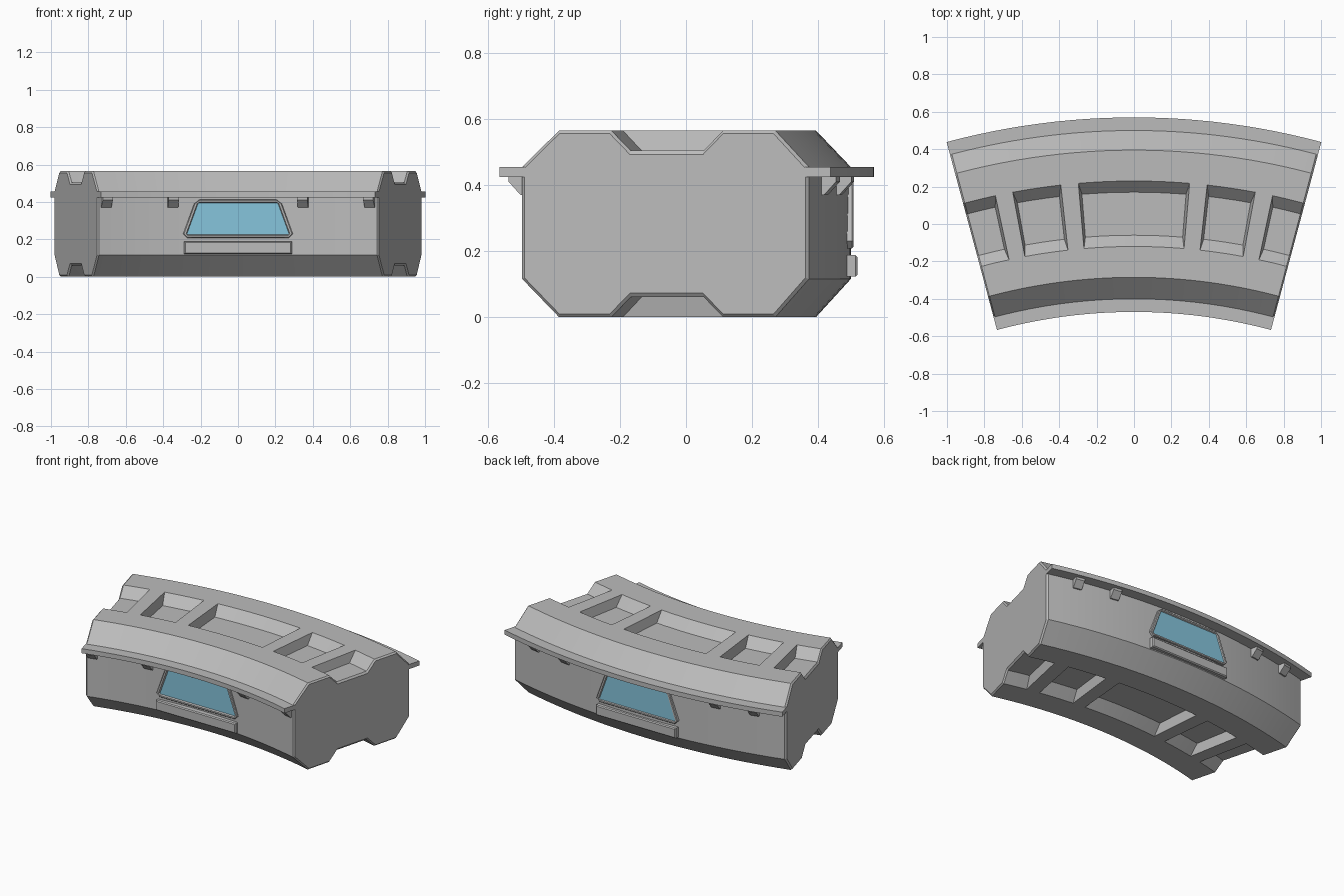
import bpy, bmesh
from math import sin, cos, radians

cube = bpy.data.objects.get("Cube")
if cube:
    bpy.data.objects.remove(cube, do_unlink=True)

CENTRE_Y = -3.3          # centre of the arc the hull follows
HALF = 15.0              # half of the arc, in degrees
HEIGHT = 0.565
R_IN, R_OUT = 2.9, 3.8   # hull wall radii


def material(name, colour):
    m = bpy.data.materials.new(name)
    m.use_nodes = True
    m.diffuse_color = (*colour, 1)
    bsdf = next(n for n in m.node_tree.nodes if n.type == 'BSDF_PRINCIPLED')
    bsdf.inputs["Base Color"].default_value = (*colour, 1)
    return m


GREY = material("hull grey", (0.5, 0.5, 0.5))
GLASS = material("blue glass", (0.24, 0.56, 0.72))


def loft(name, loops, mats=(GREY,)):
    """Skin a closed solid through loops of equal length."""
    bm = bmesh.new()
    rings = [[bm.verts.new(p) for p in loop] for loop in loops]
    n = len(rings[0])
    for a, b in zip(rings, rings[1:]):
        for i in range(n):
            j = (i + 1) % n
            bm.faces.new((a[i], a[j], b[j], b[i]))
    bm.faces.new(rings[0])
    last = bm.faces.new(rings[-1])
    last.material_index = len(mats) - 1
    bmesh.ops.recalc_face_normals(bm, faces=bm.faces)
    mesh = bpy.data.meshes.new(name)
    bm.to_mesh(mesh)
    bm.free()
    for m in mats:
        mesh.materials.append(m)
    obj = bpy.data.objects.new(name, mesh)
    bpy.context.collection.objects.link(obj)
    return obj


def polar(angle, r, z):
    a = radians(angle)
    return (r * sin(a), CENTRE_Y + r * cos(a), z)


def sweep(name, profile, start, end, step=1.25):
    """Sweep an (r, z) profile along the arc."""
    n = max(1, round((end - start) / step))
    angles = [start + (end - start) * i / n for i in range(n + 1)]
    return loft(name, [[polar(a, r, z) for r, z in profile] for a in angles])


# Hull: chamfered section with a small bevel at both ends
def hull_section(inset):
    i, k = inset, inset * 0.4
    r0, r1, top = R_IN + i, R_OUT - i, HEIGHT - i
    return [(r0, 0.115 + k), (3.015 + k, i), (3.695 - k, i), (r1, 0.115 + k),
            (r1, 0.455 - k), (3.695 - k, top), (3.015 + k, top), (r0, 0.455 - k)]


BEVEL = 0.15
inner = HALF - BEVEL
steps = 24
stations = [(-HALF, 0.009)]
stations += [(-inner + 2 * inner * i / steps, 0) for i in range(steps + 1)]
stations += [(HALF, 0.009)]
hull = loft("hull", [[polar(a, r, z) for r, z in hull_section(i)] for a, i in stations])


# Recesses: sloped pockets in roof and floor, open at the hull ends
def pocket(start, end, upper):
    floor, top, lean = HEIGHT - 0.06, HEIGHT + 0.07, 0.5
    n = max(2, round((end - start) / 1.25))
    spots = [(start + (end - start) * i / n, 0, 0) for i in range(n + 1)]
    spots[0] = (start, -lean, 0)
    if end < HALF - 1:
        spots[-1] = (end, lean, 0)
    else:
        spots += [(HALF, 0, 0.012), (HALF + 0.3, 0, 0.036)]
    loops = []
    for a, tilt, drop in spots:
        loop = []
        for r, z, t in ((3.24, floor, -0.25), (3.47, floor, -0.25),
                        (3.60, top, 0.25), (3.11, top, 0.25)):
            z -= drop
            loop.append(polar(a + tilt * t * 2, r, z if upper else HEIGHT - z))
        loops.append(loop)
    return loops


cutters = []
for upper in (True, False):
    spans = [pocket(-4.85, 4.85, upper)]
    for start, end in ((6.35, 10.6), (12.1, inner)):
        loops = pocket(start, end, upper)
        spans.append(loops)
        spans.append([[(-x, y, z) for x, y, z in loop] for loop in loops])
    cutters += [loft("recess_cutter", s) for s in spans]

for c in cutters:
    mod = hull.modifiers.new("recess", 'BOOLEAN')
    mod.operation = 'DIFFERENCE'
    mod.solver = 'EXACT'
    mod.object = c
graph = bpy.context.evaluated_depsgraph_get()
carved = bpy.data.meshes.new_from_object(hull.evaluated_get(graph))
hull.modifiers.clear()
hull.data = carved
for c in cutters:
    bpy.data.objects.remove(c, do_unlink=True)

# Ledges and their triangular brackets, along both long walls
for side, wall, out, angles in (("front", R_IN, -1, (6.9, 14.1)),
                                ("back", R_OUT, 1, (8.2, 12.0))):
    edge, root = wall + out * 0.07, wall - out * 0.01
    sweep(side + "_ledge", [(root, 0.425), (edge, 0.425), (edge, 0.455), (root, 0.455)],
          -HALF, HALF)
    width = 0.028 / wall * 57.3
    tip = wall + out * 0.045
    for a in angles:
        for s in (-1, 1):
            sweep(side + "_bracket",
                  [(root, 0.37), (wall + out * 0.008, 0.37), (tip, 0.41),
                   (tip, 0.43), (root, 0.43)],
                  s * a - width, s * a + width, 5)


# Windows: raised trapezoid frame with clipped corners and sunken glass
def trapezoid(inset, y):
    low, high = 0.208 + inset, 0.412 - inset
    wl, wh = 0.293 - inset * 1.2, 0.228 - inset * 0.9
    c = max(0.004, 0.022 - inset)
    half = [(wl - c, low), (wl, low + c), (wh + c * 0.3, high - c), (wh - c, high)]
    return [(x, y, z) for x, z in half] + [(-x, y, z) for x, z in reversed(half)]


for side, base, face, glass in (("front", -0.39, -0.425, -0.414),
                                ("back", 0.47, 0.508, 0.502)):
    rim = face + (0.004 if face < 0 else -0.004)
    loft(side + "_window", [trapezoid(0, base), trapezoid(0, rim), trapezoid(0.004, face),
                            trapezoid(0.013, face), trapezoid(0.017, glass)],
         (GREY, GLASS))

# Sills under the windows
for side, base, face in (("front", -0.39, -0.437), ("back", 0.47, 0.52)):
    def sill(inset, y):
        x, lo, hi = 0.288 - inset, 0.122 + inset, 0.188 - inset
        return [(-x, y, lo), (x, y, lo), (x, y, hi), (-x, y, hi)]
    rim = face + (0.006 if face < 0 else -0.006)
    loft(side + "_sill", [sill(0, base), sill(0, rim), sill(0.006, face)])

# Smooth the gentle arcs, keep edges crisp
for obj in bpy.context.collection.objects:
    obj.select_set(obj.type == 'MESH')
bpy.context.view_layer.objects.active = hull
bpy.ops.object.shade_smooth_by_angle(angle=radians(10))
